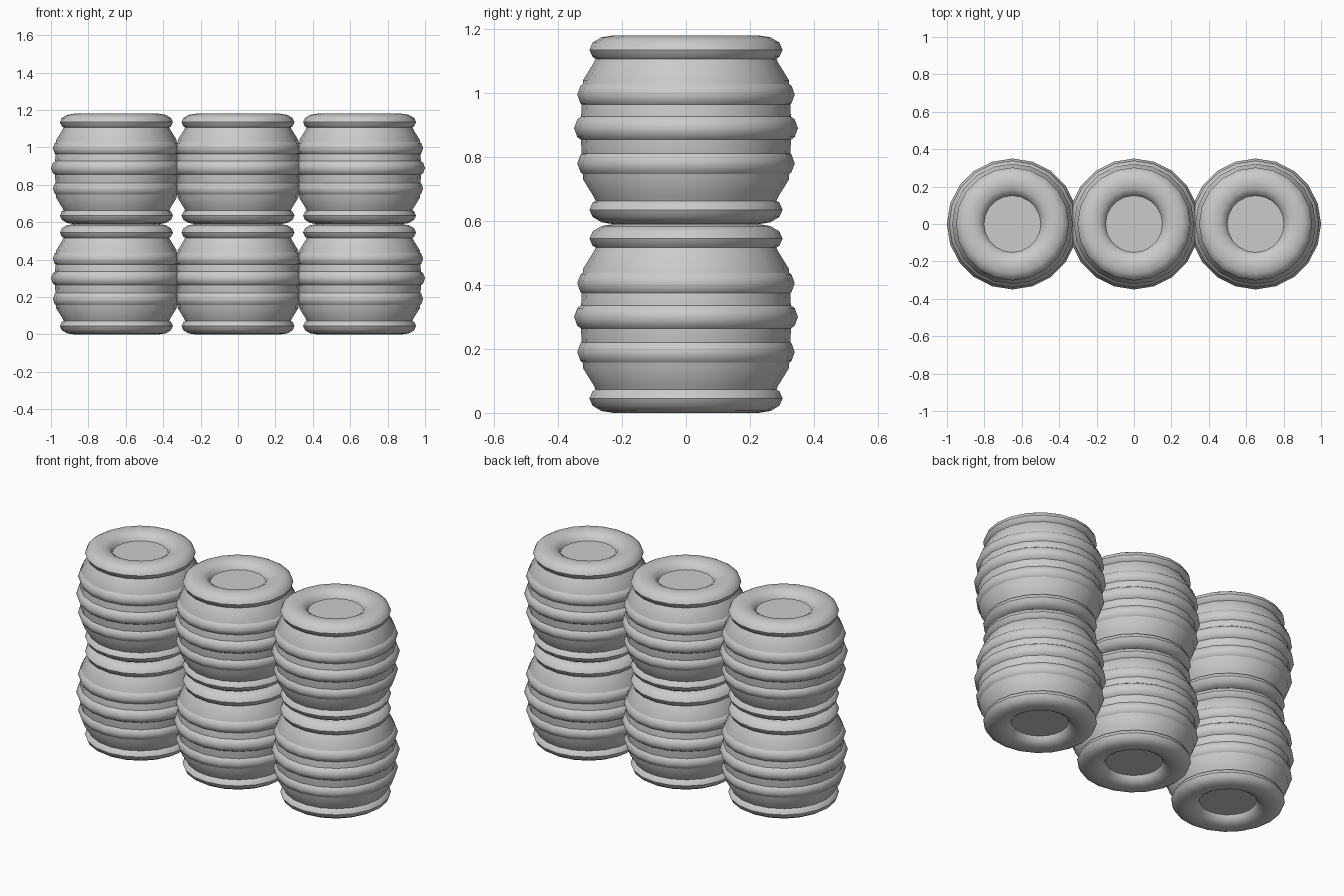
import bpy, bmesh, math

if "Cube" in bpy.data.objects:
    bpy.data.objects.remove(bpy.data.objects["Cube"])

SEGS = 20        # sides of every round part
PITCH_X = 0.65   # spacing between stacks
HEIGHT = 0.59    # height of one barrel


def lathe(name, profile, loc, closed=False):
    """Revolve (radius, z) points around the vertical axis."""
    bm = bmesh.new()
    rings = []
    for r, z in profile:
        if r == 0:
            rings.append([bm.verts.new((0, 0, z))] * SEGS)
        else:
            rings.append([bm.verts.new((r * math.cos(2 * math.pi * i / SEGS),
                                        r * math.sin(2 * math.pi * i / SEGS), z))
                          for i in range(SEGS)])
    pairs = list(zip(rings, rings[1:]))
    if closed:
        pairs.append((rings[-1], rings[0]))
    for a, b in pairs:
        for i in range(SEGS):
            j = (i + 1) % SEGS
            bm.faces.new(list(dict.fromkeys((a[i], a[j], b[j], b[i]))))
    bmesh.ops.recalc_face_normals(bm, faces=bm.faces)
    mesh = bpy.data.meshes.new(name)
    bm.to_mesh(mesh)
    bm.free()
    obj = bpy.data.objects.new(name, mesh)
    obj.location = loc
    bpy.context.collection.objects.link(obj)
    obj.select_set(True)
    bpy.context.view_layer.objects.active = obj
    return obj


def hoop(name, outer, z, loc, half_w=0.075, half_h=0.055, n=12):
    """Ring with an oval cross-section."""
    pts = [(outer - half_w + half_w * math.cos(2 * math.pi * k / n),
            z + half_h * math.sin(2 * math.pi * k / n)) for k in range(n)]
    lathe(name, pts, loc, closed=True)


def barrel(loc):
    # bulging body with flat recessed ends
    half = [(0, 0.045), (0.27, 0.045), (0.288, 0.085), (0.322, 0.14)]
    body = half + [(0.33, HEIGHT / 2)] + [(r, HEIGHT - z) for r, z in reversed(half)]
    lathe("barrel_body", body, loc)
    # thick end rims
    for name, z in (("bottom_rim", 0.045), ("top_rim", HEIGHT - 0.045)):
        hoop(name, 0.302, z, loc, half_w=0.075, half_h=0.045)
    # three hoops around the belly
    for name, r, z in (("lower_hoop", 0.34, 0.19), ("middle_hoop", 0.35, 0.30),
                       ("upper_hoop", 0.34, 0.405)):
        hoop(name, r, z, loc)


# three columns, two barrels high
for col in (-1, 0, 1):
    for row in (0, 1):
        barrel((col * PITCH_X, 0, row * HEIGHT))

bpy.ops.object.shade_smooth_by_angle(angle=math.radians(40))
